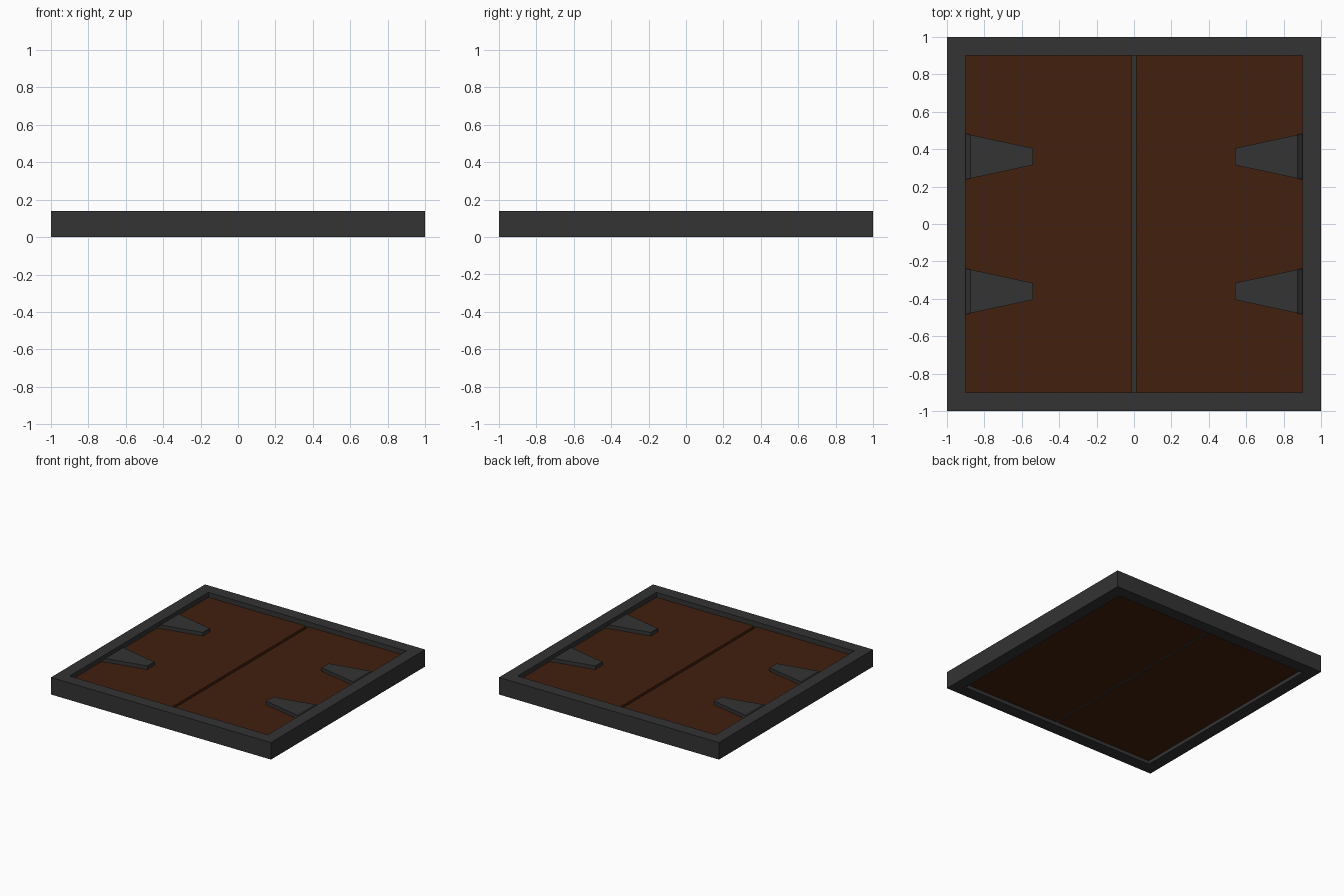
import bpy, bmesh

if "Cube" in bpy.data.objects:
    bpy.data.objects.remove(bpy.data.objects["Cube"])


def material(name, colour):
    m = bpy.data.materials.new(name)
    m.diffuse_color = (*colour, 1)
    m.use_nodes = True
    m.node_tree.nodes["Principled BSDF"].inputs["Base Color"].default_value = m.diffuse_color
    return m


iron = material("dark iron", (0.033, 0.033, 0.033))
wood = material("brown wood", (0.054, 0.0145, 0.004))


def add_object(name, bm, mat):
    bmesh.ops.recalc_face_normals(bm, faces=bm.faces)
    mesh = bpy.data.meshes.new(name)
    bm.to_mesh(mesh)
    bm.free()
    mesh.materials.append(mat)
    ob = bpy.data.objects.new(name, mesh)
    bpy.context.collection.objects.link(ob)


def box(name, x0, x1, y0, y1, z0, z1, mat):
    bm = bmesh.new()
    bmesh.ops.create_cube(bm, size=1)
    for v in bm.verts:
        v.co.x = x1 if v.co.x > 0 else x0
        v.co.y = y1 if v.co.y > 0 else y0
        v.co.z = z1 if v.co.z > 0 else z0
    add_object(name, bm, mat)


# square frame: rectangular section swept round four corners
bm = bmesh.new()
section = [(1, 0), (1, 0.14), (0.9, 0.14), (0.9, 0)]
rings = [[bm.verts.new((r * sx, r * sy, z)) for r, z in section]
         for sx, sy in ((1, 1), (-1, 1), (-1, -1), (1, -1))]
for i in range(4):
    a, b = rings[i], rings[(i + 1) % 4]
    for j in range(4):
        k = (j + 1) % 4
        bm.faces.new((a[j], a[k], b[k], b[j]))
add_object("frame", bm, iron)

# two door leaves with a narrow gap
box("left_door", -0.9, -0.012, -0.9, 0.9, 0.03, 0.10, wood)
box("right_door", 0.012, 0.9, -0.9, 0.9, 0.03, 0.10, wood)

# iron strip seen deep in the gap
box("gap_strip", -0.012, 0.012, -0.9, 0.9, 0.035, 0.06, iron)

# tapered hinges, sloping down beside the frame
for side, sx in (("left", -1), ("right", 1)):
    for end, yc in (("front", -0.36), ("back", 0.36)):
        bm = bmesh.new()
        stations = [(0.54, 0.045, 0.13), (0.875, 0.117, 0.13), (0.9, 0.122, 0.11)]
        loops = [[bm.verts.new((sx * x, yc + s * w, z)) for s, z in
                  ((-1, 0.09), (1, 0.09), (1, top), (-1, top))]
                 for x, w, top in stations]
        for a, b in zip(loops, loops[1:]):
            for j in range(4):
                k = (j + 1) % 4
                bm.faces.new((a[j], a[k], b[k], b[j]))
        bm.faces.new(loops[0])
        bm.faces.new(loops[-1])
        add_object(f"{side}_{end}_hinge", bm, iron)
